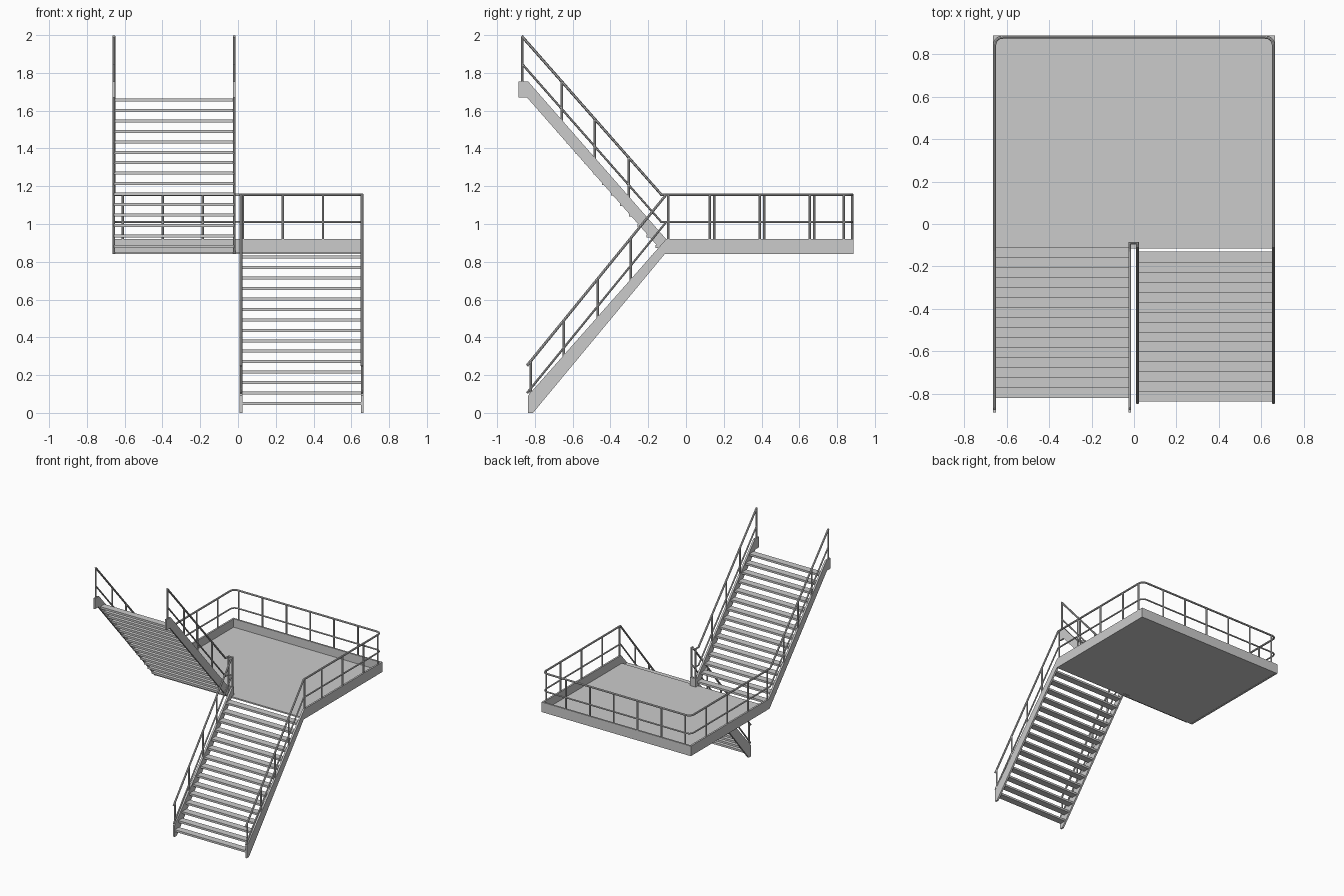
import bpy, bmesh
from mathutils import Vector

if "Cube" in bpy.data.objects:
    bpy.data.objects.remove(bpy.data.objects["Cube"])

XO, XL, XU = 0.657, 0.016, -0.020      # outer, lower-inner and upper-inner string lines
T = 0.014                              # plate thickness
YB = 0.880                             # back line of the landing


def mesh_object(name, bm):
    bmesh.ops.recalc_face_normals(bm, faces=bm.faces)
    me = bpy.data.meshes.new(name)
    bm.to_mesh(me)
    bm.free()
    ob = bpy.data.objects.new(name, me)
    bpy.context.collection.objects.link(ob)
    return ob


def add_box(bm, lo, hi):
    vs = bmesh.ops.create_cube(bm, size=1)["verts"]
    for v in vs:
        v.co = Vector([(a + b) / 2 + c * (b - a) for a, b, c in zip(lo, hi, v.co)])


def box(name, lo, hi):
    bm = bmesh.new()
    add_box(bm, lo, hi)
    return mesh_object(name, bm)


def plate(name, x, profile):
    """Side plate: a y-z profile given thickness along x."""
    bm = bmesh.new()
    face = bm.faces.new([bm.verts.new((x - T / 2, y, z)) for y, z in profile])
    ext = bmesh.ops.extrude_face_region(bm, geom=[face])["geom"]
    bmesh.ops.translate(bm, vec=(T, 0, 0),
                        verts=[g for g in ext if isinstance(g, bmesh.types.BMVert)])
    return mesh_object(name, bm)


def rounded(points, radius, steps=5):
    """Replace each inner corner of a path with a small curve."""
    pts = [Vector(p) for p in points]
    out = [pts[0]]
    for a, b, c in zip(pts, pts[1:], pts[2:]):
        r = min(radius, (a - b).length * 0.45, (c - b).length * 0.45)
        p, q = b + (a - b).normalized() * r, b + (c - b).normalized() * r
        for i in range(steps + 1):
            t = i / steps
            out.append(p * (1 - t) ** 2 + b * 2 * t * (1 - t) + q * t * t)
    return out + [pts[-1]]


def tubes(name, paths, radius):
    cu = bpy.data.curves.new(name, 'CURVE')
    cu.dimensions = '3D'
    cu.bevel_depth, cu.bevel_resolution, cu.use_fill_caps = radius, 2, True
    for path in paths:
        sp = cu.splines.new('POLY')
        sp.points.add(len(path) - 1)
        for p, co in zip(sp.points, path):
            p.co = (*co, 1)
    ob = bpy.data.objects.new(name, cu)
    bpy.context.collection.objects.link(ob)
    bpy.ops.object.select_all(action='DESELECT')
    ob.select_set(True)
    bpy.context.view_layer.objects.active = ob
    bpy.ops.object.convert(target='MESH')
    bpy.ops.object.shade_smooth_by_angle()


# Stringers: each outer one runs on along the landing, each inner one stops at its lip
def lower_profile(end):
    return [(-0.81, 0), (-0.836, 0), (-0.836, 0.092), (-0.105, 0.92),
            (end, 0.92), (end, 0.84), (-0.113, 0.84)]


def upper_profile(end):
    return [(-0.887, 1.67), (-0.887, 1.755), (-0.836, 1.755), (-0.105, 0.92),
            (end, 0.92), (end, 0.84), (-0.113, 0.84), (-0.842, 1.67)]


plate("lower_outer_stringer", XO, lower_profile(YB))
plate("lower_inner_stringer", XL, lower_profile(-0.085))
plate("upper_outer_stringer", -XO, upper_profile(YB))
plate("upper_inner_stringer", XU, upper_profile(-0.085))

# Landing floor and edge boards
box("landing_floor", (-XO, -0.115, 0.842), (XO, YB, 0.853))
box("landing_back_board", (-XO - T / 2, YB - T / 2, 0.84), (XO + T / 2, YB + T / 2, 0.92))
box("landing_inner_board", (XU - T / 2, -0.098, 0.84), (XL + T / 2, -0.085, 0.92))

# Treads
bm = bmesh.new()
for i in range(15):
    y, z = -0.835 + i * 0.0465, 0.042 + i * 0.0553
    add_box(bm, (XL, y, z), (XO, y + 0.054, z + 0.016))
mesh_object("lower_treads", bm)
bm = bmesh.new()
for i in range(15):
    y, z = -0.108 - i * 0.047, 0.874 + i * 0.0553
    add_box(bm, (-XO, y - 0.054, z), (XU, y, z + 0.016))
mesh_object("upper_treads", bm)

# Handrails and mid rails
LOW, LOW_END = (-0.842, 0.25), (-0.105, 1.155)
UP, UP_END = (-0.87, 1.995), (-0.13, 1.155)


def outer_path(dz):
    return [(XO, LOW[0], LOW[1] - dz), (XO, LOW_END[0], LOW_END[1] - dz)] + rounded(
        [(XO, -0.09, 1.155 - dz), (XO, YB, 1.155 - dz), (-XO, YB, 1.155 - dz),
         (-XO, -0.1, 1.155 - dz)], 0.045) + [
        (-XO, UP_END[0], UP_END[1] - dz), (-XO, UP[0], UP[1] - dz)]


def inner_path(dz):
    return [(XL, LOW[0], LOW[1] - dz), (XL, LOW_END[0], LOW_END[1] - dz),
            (XL, -0.09, 1.155 - dz), (XU, -0.09, 1.155 - dz),
            (XU, UP_END[0], UP_END[1] - dz), (XU, UP[0], UP[1] - dz)]


tubes("handrails", [outer_path(0), inner_path(0)], 0.0075)
tubes("mid_rails", [outer_path(0.145), inner_path(0.145)], 0.006)


# Posts
def on_line(a, b, y):
    return a[1] + (b[1] - a[1]) * (y - a[0]) / (b[0] - a[0])


posts = []
for x in (XO, XL):
    for y in (-0.822, -0.646, -0.467, -0.293):
        z0 = on_line((-0.836, 0.092), (-0.105, 0.92), y)
        posts.append([(x, y, z0 - 0.02), (x, y, on_line(LOW, LOW_END, y))])
for x in (-XO, XU):
    for y in (-0.867, -0.657, -0.483, -0.303):
        z0 = min(1.755, on_line((-0.836, 1.755), (-0.105, 0.92), y))
        posts.append([(x, y, z0 - 0.02), (x, y, on_line(UP, UP_END, y))])
spots = [(x, -0.093) for x in (XO, XL, XU, -XO)]
spots += [(XO, y) for y in (0.125, 0.39, 0.655, 0.835)]
spots += [(-XO, y) for y in (0.15, 0.415, 0.68)]
spots += [(-0.61 + i * 0.212, YB) for i in range(6)]
posts += [[(x, y, 0.90), (x, y, 1.155)] for x, y in spots]
tubes("posts", posts, 0.0065)
